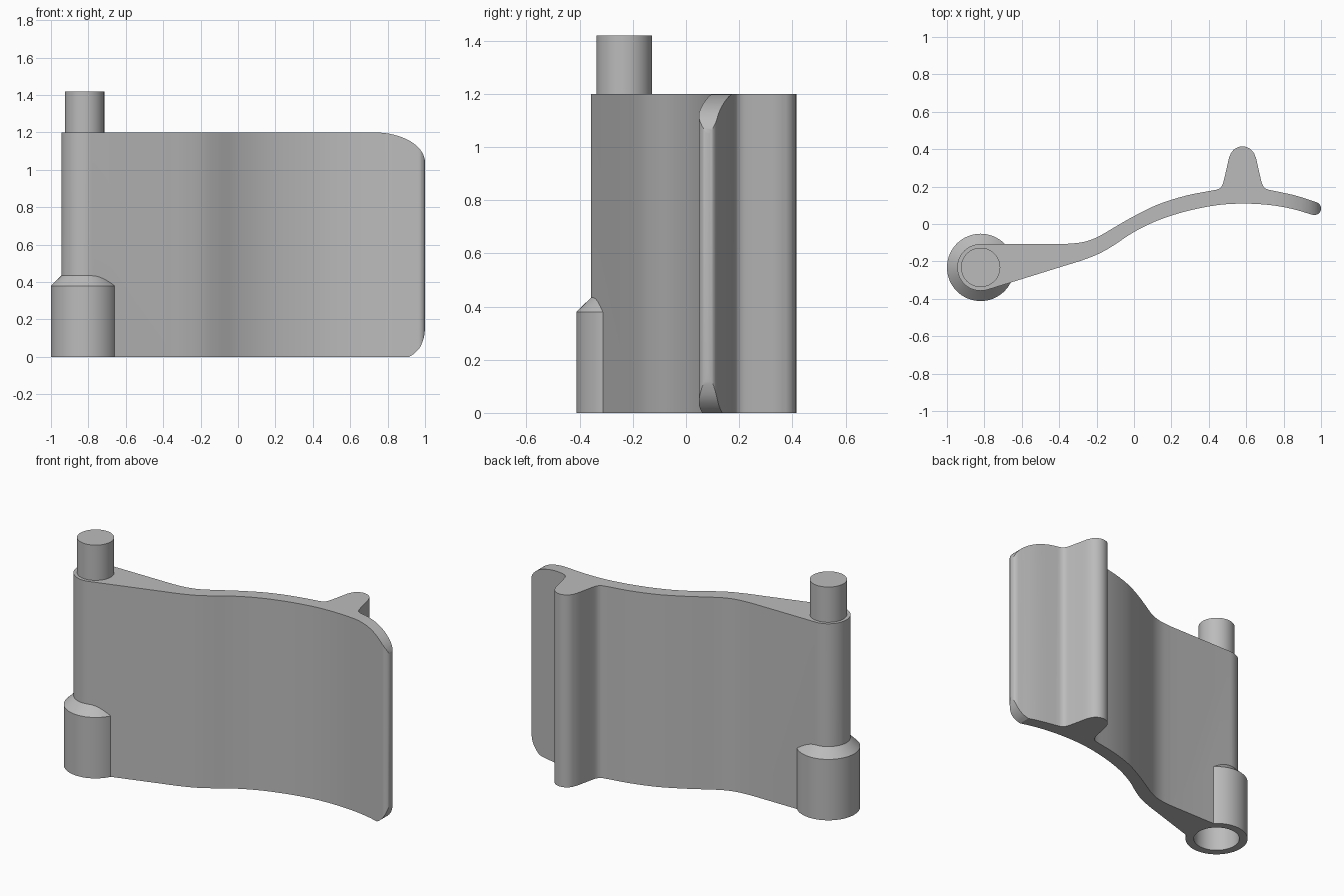
import bpy, bmesh, math
from mathutils import Vector

if "Cube" in bpy.data.objects:
    bpy.data.objects.remove(bpy.data.objects["Cube"], do_unlink=True)

PIN = Vector((-0.82, -0.232))   # hinge axis
TOP = 1.2

grey = bpy.data.materials.new("plain grey")
grey.use_nodes = True
COLOR = (0.5, 0.5, 0.5, 1)
grey.diffuse_color = COLOR
grey.node_tree.nodes["Principled BSDF"].inputs["Base Color"].default_value = COLOR


def add_object(name, bm):
    bmesh.ops.recalc_face_normals(bm, faces=bm.faces[:])
    mesh = bpy.data.meshes.new(name)
    bm.to_mesh(mesh)
    bm.free()
    mesh.materials.append(grey)
    ob = bpy.data.objects.new(name, mesh)
    bpy.context.collection.objects.link(ob)
    return ob


def prism(name, points, depth):
    """Extrude a closed outline of 3D points along depth."""
    bm = bmesh.new()
    face = bm.faces.new([bm.verts.new(p) for p in points])
    ext = bmesh.ops.extrude_face_region(bm, geom=[face])
    moved = [v for v in ext["geom"] if isinstance(v, bmesh.types.BMVert)]
    bmesh.ops.translate(bm, verts=moved, vec=depth)
    return add_object(name, bm)


def lathe(name, profile, sides=64):
    """Stack of rings (radius, z) around the hinge axis, capped at both ends."""
    bm = bmesh.new()
    rings = [[bm.verts.new((*(PIN + Vector(p)), z)) for p in arc((0, 0), r, 0, 360, sides)[:-1]]
             for r, z in profile]
    for a, b in zip(rings, rings[1:]):
        for i in range(sides):
            j = (i + 1) % sides
            bm.faces.new((a[i], a[j], b[j], b[i]))
    bm.faces.new(rings[0])
    bm.faces.new(rings[-1])
    return add_object(name, bm)


def arc(center, radius, start, end, steps):
    angles = [math.radians(start + (end - start) * i / steps) for i in range(steps + 1)]
    return [(center[0] + radius * math.cos(a), center[1] + radius * math.sin(a)) for a in angles]


def spline(points, steps=6):
    """Smooth curve through the points, ends included."""
    pts = [Vector(p) for p in points]
    pts = [2 * pts[0] - pts[1]] + pts + [2 * pts[-1] - pts[-2]]
    out = []
    for a, b, c, d in zip(pts, pts[1:], pts[2:], pts[3:]):
        for i in range(steps):
            t = i / steps
            out.append(0.5 * (2 * b + (c - a) * t + (2 * a - 5 * b + 4 * c - d) * t**2
                              + (3 * b - a - 3 * c + d) * t**3))
    return out + [pts[-2]]


def boolean(ob, other, operation):
    mod = ob.modifiers.new(operation.title(), "BOOLEAN")
    mod.operation = operation
    mod.solver = "EXACT"
    mod.object = other
    bpy.context.view_layer.objects.active = ob
    bpy.ops.object.modifier_apply(modifier=mod.name)
    bpy.data.objects.remove(other, do_unlink=True)


# Curved leaf outline: back side, rib, tip, front side, barrel
back = spline([(-0.37, -0.107), (-0.28, -0.098), (-0.2, -0.072), (-0.1, -0.015), (0, 0.042),
               (0.13, 0.105), (0.28, 0.152), (0.44, 0.183)])
rib_left = spline([(0.458, 0.19), (0.471, 0.206), (0.482, 0.24), (0.508, 0.355)], 4)
rib_right = [(1.16 - x, y) for x, y in reversed(rib_left)]
back_tip = spline([(0.72, 0.183), (0.86, 0.153), (0.975, 0.117)])
front = spline([(0.955, 0.049), (0.84, 0.082), (0.72, 0.102), (0.58, 0.109), (0.44, 0.1),
                (0.28, 0.068), (0.13, 0.02), (0, -0.043), (-0.11, -0.115), (-0.19, -0.16),
                (-0.28, -0.195), (-0.36, -0.22)])
outline = (back + rib_left + arc((0.58, 0.345), 0.07, 165, 15, 14) + rib_right + back_tip
           + arc((0.965, 0.083), 0.035, 65, -95, 12) + front
           + arc(PIN, 0.125, -73, -270, 32))
leaf = prism("hinge_leaf", [(x, y, 0) for x, y in outline], (0, 0, TOP))

# Round off the free corners of the leaf
sweep = [(0.73 + 0.27 * math.sin(a), 1.04 + 0.16 * math.cos(a))
         for a in (math.pi / 2 * i / 16 for i in range(17))]
lower = spline([(1.0, 0.15), (0.994, 0.105), (0.975, 0.055), (0.945, 0.02), (0.915, 0)], 4)
corner = [(1.2, 0.5), (1.2, 1.4), (0.73, 1.4)] + sweep + [(1.0, 0.5)]
boolean(leaf, prism("corner_cutter", [(x, -1, z) for x, z in corner], (0, 2, 0)), "DIFFERENCE")
corner = [(1.0, 0.5)] + lower + [(0.9, -0.2), (1.2, -0.2), (1.2, 0.5)]
boolean(leaf, prism("corner_cutter", [(x, -1, z) for x, z in corner], (0, 2, 0)), "DIFFERENCE")

# Chamfered socket boss with its blind hole, then the pin on top
boolean(leaf, lathe("socket_boss", [(0.18, 0), (0.18, 0.38), (0.122, 0.437)]), "UNION")
boolean(leaf, lathe("socket_hole", [(0.132, -0.1), (0.132, 0.25)]), "DIFFERENCE")
pin = lathe("hinge_pin", [(0.105, TOP - 0.02), (0.105, 1.42)])

for ob in (leaf, pin):
    bpy.ops.object.select_all(action="DESELECT")
    ob.select_set(True)
    bpy.context.view_layer.objects.active = ob
    bpy.ops.object.shade_smooth_by_angle(angle=math.radians(30))
